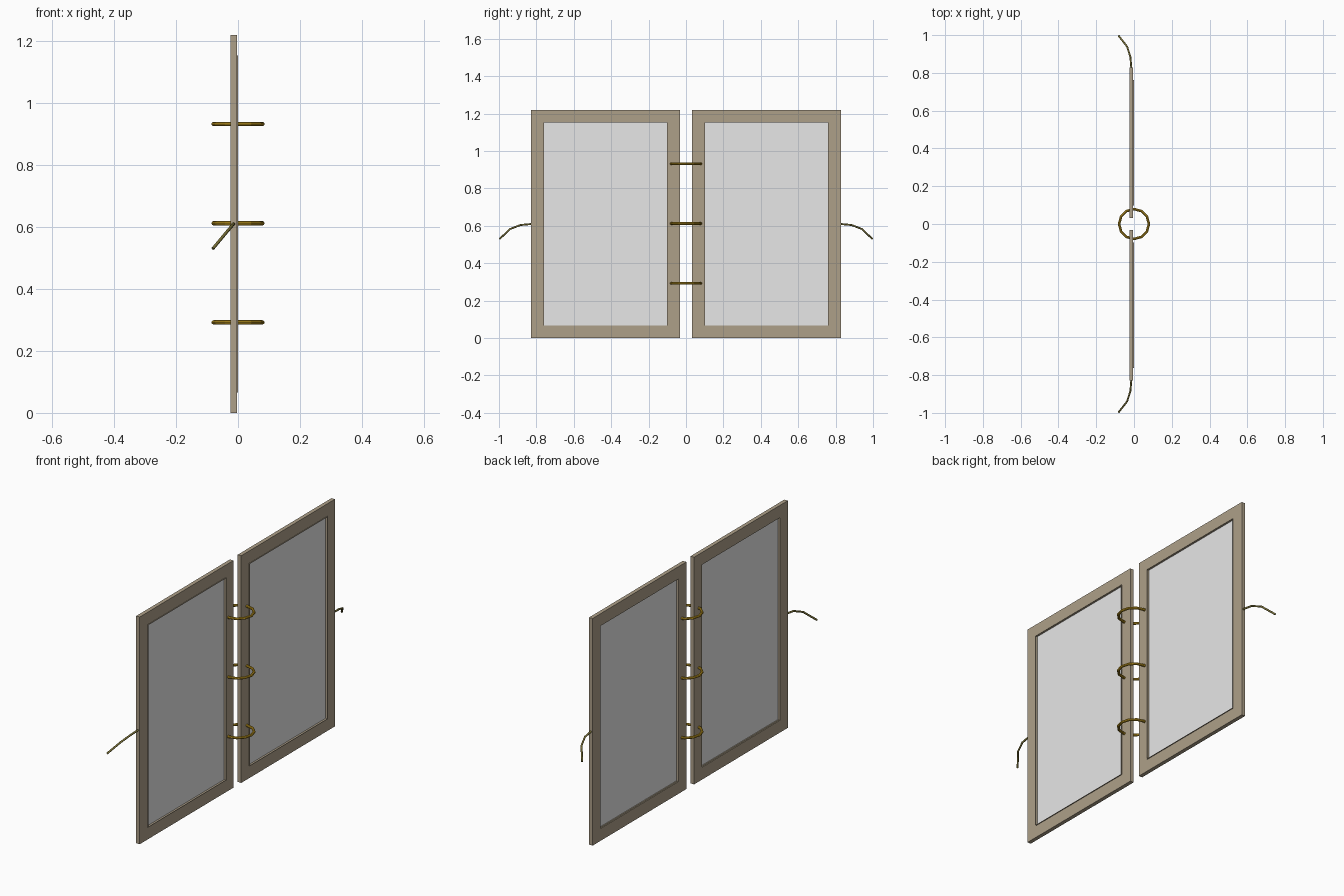
import bpy, bmesh, math

if "Cube" in bpy.data.objects:
    bpy.data.objects.remove(bpy.data.objects["Cube"])


def material(name, rgb):
    m = bpy.data.materials.new(name)
    m.diffuse_color = (*rgb, 1)
    m.use_nodes = True
    m.node_tree.nodes["Principled BSDF"].inputs["Base Color"].default_value = m.diffuse_color
    return m


BROWN = material("taupe_frame", (0.42, 0.35, 0.25))
PALE = material("pale_panel", (0.8, 0.8, 0.8))
GOLD = material("brass", (0.52, 0.31, 0.015))
OLIVE = material("olive_cord", (0.20, 0.17, 0.04))


def add_mesh(name, bm, mat):
    bmesh.ops.recalc_face_normals(bm, faces=bm.faces)
    me = bpy.data.meshes.new(name)
    bm.to_mesh(me)
    bm.free()
    me.materials.append(mat)
    ob = bpy.data.objects.new(name, me)
    bpy.context.collection.objects.link(ob)
    return ob


def hollow_frame(name, y0, y1, z0, z1, width, x0, x1, mat):
    """Mitred rectangular frame lying in the YZ plane."""
    bm = bmesh.new()
    loops = []
    for x, w in ((x0, 0), (x1, 0), (x1, width), (x0, width)):
        loops.append([bm.verts.new((x, y, z)) for y, z in (
            (y0 + w, z0 + w), (y1 - w, z0 + w), (y1 - w, z1 - w), (y0 + w, z1 - w))])
    for i in range(4):
        a, b = loops[i], loops[(i + 1) % 4]
        for j in range(4):
            k = (j + 1) % 4
            bm.faces.new((a[j], a[k], b[k], b[j]))
    return add_mesh(name, bm, mat)


def plate(name, y0, y1, z0, z1, x0, x1, mat):
    bm = bmesh.new()
    bmesh.ops.create_cube(bm, size=1)
    for v in bm.verts:
        v.co = (x1 if v.co.x > 0 else x0,
                y1 if v.co.y > 0 else y0,
                z1 if v.co.z > 0 else z0)
    return add_mesh(name, bm, mat)


def cord(name, points, radius, mat):
    cu = bpy.data.curves.new(name, 'CURVE')
    cu.dimensions = '3D'
    cu.bevel_depth = radius
    cu.bevel_resolution = 2
    cu.use_fill_caps = True
    sp = cu.splines.new('POLY')
    sp.points.add(len(points) - 1)
    for p, co in zip(sp.points, points):
        p.co = (*co, 1)
    cu.materials.append(mat)
    ob = bpy.data.objects.new(name, cu)
    bpy.context.collection.objects.link(ob)


H, BAR = 1.22, 0.066
for side, s in (("left", -1), ("right", 1)):
    # outer frame
    y0, y1 = sorted((s * 0.033, s * 0.828))
    hollow_frame(side + "_frame", y0, y1, 0, H, BAR, -0.025, -0.004, BROWN)
    # thin lip around the opening, and the recessed sheet
    y0, y1, z0, z1 = y0 + BAR, y1 - BAR, BAR, H - BAR
    hollow_frame(side + "_lip", y0, y1, z0, z1, 0.002, -0.02, 0, BROWN)
    plate(side + "_panel", y0, y1, z0, z1, -0.014, -0.011, PALE)
    # drooping tie cord on the outer edge
    cord(side + "_tie", [(-0.014, s * 0.822, 0.61), (-0.019, s * 0.885, 0.604),
                         (-0.037, s * 0.94, 0.583), (-0.081, s * 0.996, 0.53)],
         0.005, OLIVE)

# three binder rings joining the panels
N, M = 12, 8
for n, z in enumerate((0.292, 0.612, 0.932)):
    bm = bmesh.new()
    rows = []
    for i in range(N):
        a = 2 * math.pi * i / N
        row = []
        for j in range(M):
            b = 2 * math.pi * j / M
            r = 0.079 + 0.007 * math.cos(b)
            row.append(bm.verts.new((r * math.cos(a), r * math.sin(a),
                                     z + 0.007 * math.sin(b))))
        rows.append(row)
    for i in range(N):
        for j in range(M):
            p, q, k = rows[i], rows[(i + 1) % N], (j + 1) % M
            bm.faces.new((p[j], q[j], q[k], p[k]))
    add_mesh(f"ring_{n + 1}", bm, GOLD)
